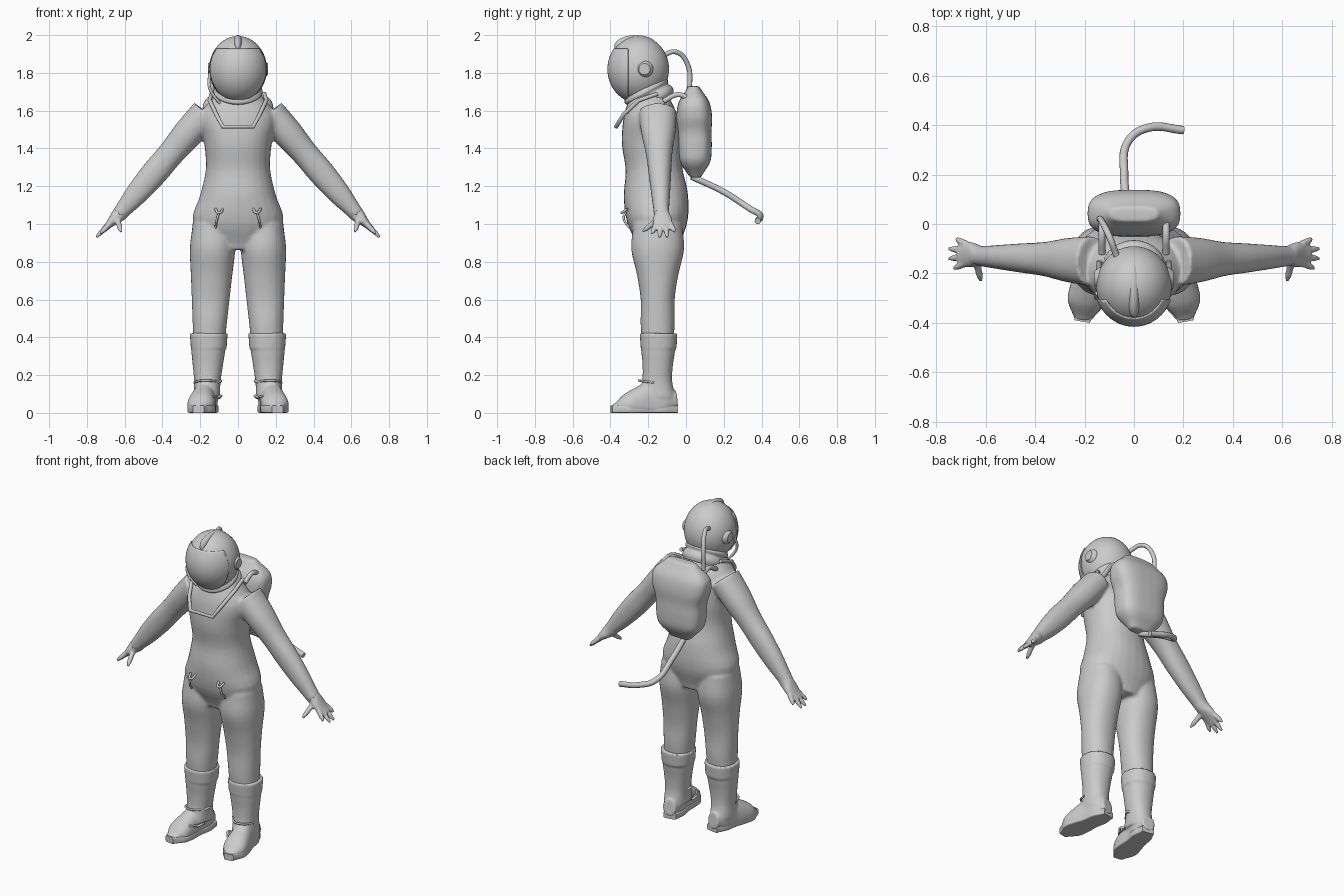
import bpy, bmesh, math
from mathutils import Vector, Matrix

cube = bpy.data.objects.get("Cube")
if cube:
    bpy.data.objects.remove(cube)

X, Y, Z = Matrix.Identity(3)
grey = bpy.data.materials.new("suit_grey")
grey.use_nodes = True
grey.diffuse_color = (0.6, 0.6, 0.6, 1)
grey.node_tree.nodes["Principled BSDF"].inputs["Base Color"].default_value = grey.diffuse_color


def refine(values, steps=4):
    """Smoothly fill in an evenly spaced list of sizes."""
    padded = [values[0], *values, values[-1]]
    result = []
    for before, start, end, after in zip(padded, padded[1:], padded[2:], padded[3:]):
        for step in range(steps):
            t = step / steps
            slope_in, slope_out = (end - before) / 2, (after - start) / 2
            blend = t * t * (3 - 2 * t)
            result.append(start + (end - start) * blend
                          + slope_in * t * (1 - t) ** 2 - slope_out * t * t * (1 - t))
    return result + [values[-1]]


def limb(bm, start, end, depths, widths=None, ref=Y, power=2.2, flip=1, sides=28):
    """Skin oval rings from start to end; depths lie along ref, widths across it."""
    start, end = (Vector((p[0] * flip, p[1], p[2])) for p in (start, end))
    axis = (end - start).normalized()
    along = (ref - axis * axis.dot(ref)).normalized()
    across = axis.cross(along)
    sizes = list(zip(refine(depths), refine(widths or depths)))
    previous = None
    for i, (depth, width) in enumerate(sizes):
        centre = start.lerp(end, i / (len(sizes) - 1))
        ring = []
        for k in range(sides):
            angle = math.tau * k / sides
            c, s = (math.copysign(abs(f) ** (2 / power), f) for f in (math.cos(angle), math.sin(angle)))
            ring.append(bm.verts.new(centre + along * c * depth + across * s * width))
        if previous:
            for k in range(sides):
                j = (k + 1) % sides
                bm.faces.new((previous[k], previous[j], ring[j], ring[k]))
        else:
            bm.faces.new(ring[::-1])
        previous = ring
    bm.faces.new(previous)


def make(name, bm, voxel=0, mirror=False, sharp_angle=None):
    bmesh.ops.recalc_face_normals(bm, faces=bm.faces)
    mesh = bpy.data.meshes.new(name)
    bm.to_mesh(mesh)
    bm.free()
    mesh.materials.append(grey)
    ob = bpy.data.objects.new(name, mesh)
    bpy.context.collection.objects.link(ob)
    if sharp_angle:
        bpy.ops.object.select_all(action='DESELECT')
        ob.select_set(True)
        bpy.context.view_layer.objects.active = ob
        bpy.ops.object.shade_smooth_by_angle(angle=math.radians(sharp_angle))
    else:
        mesh.shade_smooth()
    if voxel:
        merge = ob.modifiers.new("Merge", 'REMESH')
        merge.mode, merge.voxel_size, merge.use_smooth_shade = 'VOXEL', voxel, True
        soften = ob.modifiers.new("Soften", 'SMOOTH')
        soften.factor, soften.iterations = 0.5, 4
    if mirror:
        ob.modifiers.new("Mirror", 'MIRROR').use_mirror_merge = False
    return ob


def tube(name, points, radius, mirror=False, handle='AUTO'):
    curve = bpy.data.curves.new(name, 'CURVE')
    curve.dimensions = '3D'
    curve.bevel_depth, curve.bevel_resolution, curve.use_fill_caps = radius, 3, True
    spline = curve.splines.new('BEZIER')
    spline.bezier_points.add(len(points) - 1)
    for knot, point in zip(spline.bezier_points, points):
        knot.co = point
        knot.handle_left_type = knot.handle_right_type = handle
    curve.materials.append(grey)
    ob = bpy.data.objects.new(name, curve)
    bpy.context.collection.objects.link(ob)
    if mirror:
        ob.modifiers.new("Mirror", 'MIRROR')


def ball(centre, size):
    bm = bmesh.new()
    place = Matrix.Translation(centre) @ Matrix.Diagonal((*size, 1))
    bmesh.ops.create_uvsphere(bm, u_segments=48, v_segments=32, radius=1, matrix=place)
    return bm


# Suit: torso, arms and legs merged into one soft skin
body = bmesh.new()
limb(body, (0, -.14, .87), (0, -.2, 1.72),
     depths=[.11, .16, .17, .15, .16, .14, .09], widths=[.14, .24, .2, .17, .18, .2, .1])
for side in (1, -1):
    limb(body, (.17, -.15, 1.59), (.63, -.13, 1.05), flip=side,
         depths=[.1, .09, .07, .06, .05, .04], widths=[.08, .08, .07, .07, .06, .04])
    limb(body, (.13, -.15, 1), (.16, -.15, .2), flip=side,
         depths=[.13, .14, .11, .09, .09, .08, .07], widths=[.11, .12, .11, .1, .09, .08, .06])
make("suit_body", body, voxel=.01)

# Gloves: flat palm, four spread fingers and a thumb
glove = bmesh.new()
limb(glove, (.6, -.13, 1.08), (.71, -.12, .97),
     depths=[.04, .04, .05, .05, .04], widths=[.04, .04, .03, .02, .015])
finger = [.016, .014, .013, .007]
for i, reach in enumerate((.72, .75, .75, .73)):
    spread = (1.5 - i) / 40
    limb(glove, (.68, spread - .12, 1), (reach, spread * 1.6 - .12, 1.65 - reach * .96), finger, sides=12)
limb(glove, (.64, -.14, 1.03), (.62, -.23, .96), [.02, *finger], ref=X, sides=12)
make("glove", glove, voxel=.005, mirror=True)

# Boots: shaft with a raised cuff, and a foot turned slightly outwards
boot = bmesh.new()
limb(boot, (.155, -.145, .42), (.165, -.155, .08),
     depths=[.09, .09, .08, .08, .1], widths=[.09, .09, .08, .07, .07])
limb(boot, (.155, -.145, .42), (.155, -.145, .34), [.1, .095])
limb(boot, (.155, -.05, .07), (.21, -.39, .03), ref=Z,
     depths=[.05, .08, .11, .09, .06, .01], widths=[.04, .06, .06, .07, .07, .03])
for vert in boot.verts:
    vert.co.z = max(vert.co.z, .01)
make("boot", boot, voxel=.007, mirror=True)
sole = bmesh.new()
limb(sole, (.15, -.05, .02), (.21, -.395, .02), ref=Z, power=8,
     depths=[.02] * 6, widths=[.04, .06, .06, .07, .07, .03])
make("boot_sole", sole, mirror=True, sharp_angle=40)
for z, y in ((.16, -.17), (.08, -.23)):
    tube("boot_buckle", [(.11, y - .03, z), (.09, y, z + .01), (.1, y + .03, z)], .007, mirror=True)
    tube("boot_strap", [(.1, y + .02, z), (.14, y - .07, z + .01), (.2, y - .07, z + .01), (.23, y, z)],
         .006, mirror=True)

# Helmet with crest, ear caps and a raised visor
head, head_size = (0, -.25, 1.82), (.153, .16, .175)
make("helmet", ball(head, head_size))
make("helmet_crest", ball((0, -.265, 1.94), (.03, .115, .06)))
visor = ball(head, head_size)
for cut, normal in (((0, -.305, 0), Y), ((0, 0, 1.925), Z)):
    bmesh.ops.bisect_plane(visor, geom=visor.verts[:] + visor.edges[:] + visor.faces[:],
                           plane_co=cut, plane_no=normal, clear_outer=True)
shell = make("visor", visor, sharp_angle=50).modifiers.new("Thickness", 'SOLIDIFY')
shell.thickness, shell.offset = .006, 1
ears = bmesh.new()
limb(ears, (.12, -.22, 1.82), (.16, -.22, 1.82), [.045, .045, .03], power=2)
make("ear_cap", ears, mirror=True, sharp_angle=40)
tube("helmet_side_tube", [(-.15, -.28, 1.8), (-.15, -.3, 1.72), (-.09, -.28, 1.63)], .008)

# Neck: ribbed seal tilted forwards, and a strap hanging over the chest
neck = bmesh.new()
limb(neck, (0, -.17, 1.63), (0, -.22, 1.72), [.12, .13, .13, .12, .13, .12], power=2)
make("neck_seal", neck)
strap = [(.08, -.37, 1.515), (.115, -.33, 1.58), (.15, -.25, 1.655), (.14, -.15, 1.69)]
tube("collar_strap", strap[::-1] + [(-x, y, z) for x, y, z in strap], .011, handle='VECTOR')

# Backpack with shoulder straps
pack = bmesh.new()
limb(pack, (0, .05, 1.245), (0, .04, 1.73), power=3,
     depths=[.03, .08, .09, .09, .095, .08, .03], widths=[.07, .14, .155, .16, .185, .18, .1])
make("backpack", pack, voxel=.012)
tube("shoulder_strap", [(.13, .02, 1.66), (.13, -.04, 1.685), (.13, -.12, 1.65)], .014, mirror=True)

# Hoses
tube("air_hose", [(-.07, -.13, 1.89), (-.1, -.05, 1.91), (-.13, .01, 1.84), (-.14, .02, 1.7)], .013)
tube("tail_hose", [(-.02, .03, 1.25), (-.04, .2, 1.17), (-.02, .34, 1.08), (.06, .39, 1.05), (.2, .38, 1.015)],
     .017)

# Waist hooks
tube("waist_hook", [(.08, -.31, 1.08), (.1, -.34, 1.06), (.12, -.31, 1.08)], .007, mirror=True)
tube("waist_tab", [(.1, -.32, 1.06), (.11, -.33, 1.03), (.12, -.3, .98)], .006, mirror=True)
